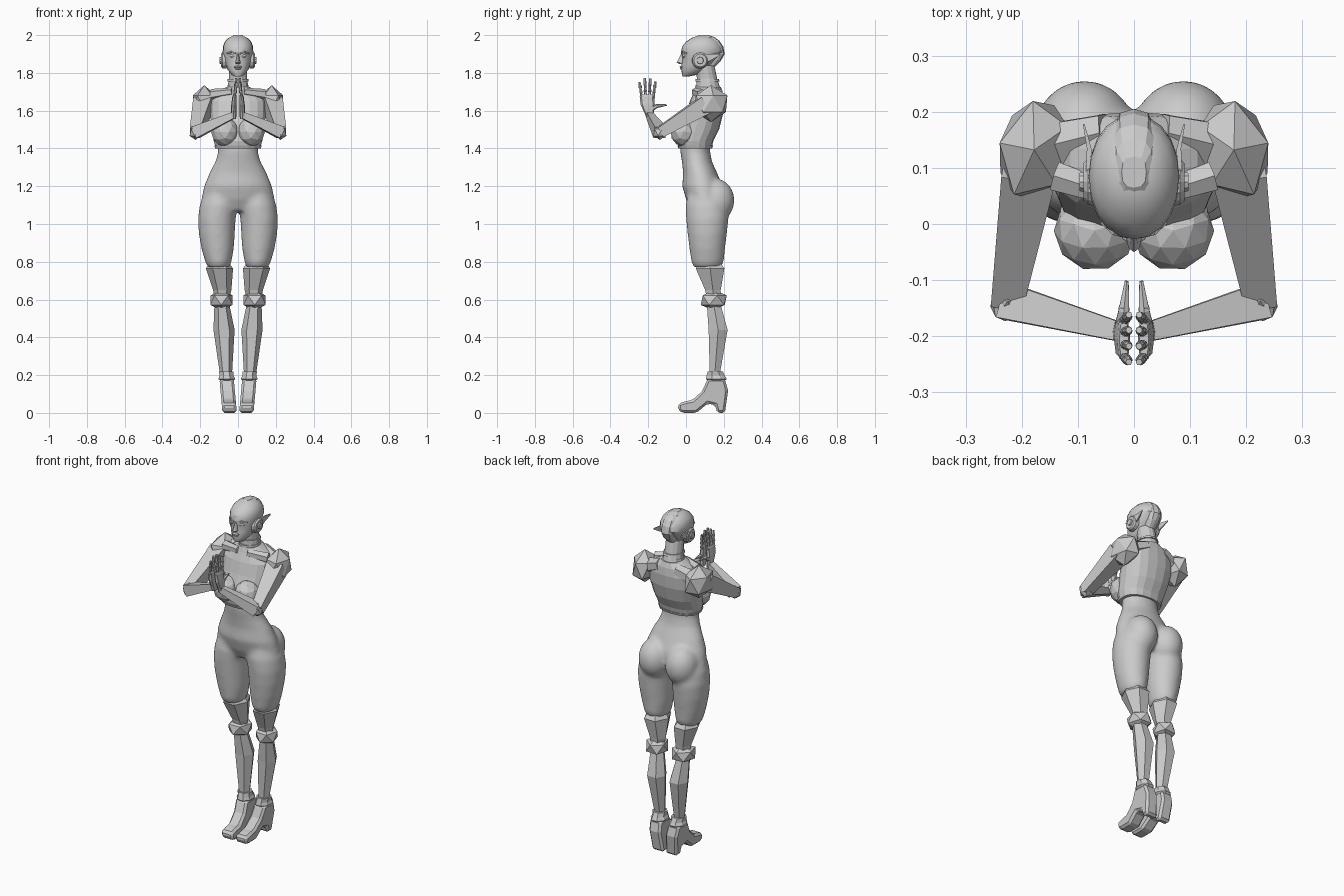
import bpy, bmesh, math
from mathutils import Vector, Matrix

cube = bpy.data.objects.get("Cube")
if cube:
    bpy.data.objects.remove(cube, do_unlink=True)

grey = bpy.data.materials.new("light grey")
grey.use_nodes = True
grey.diffuse_color = (0.6, 0.6, 0.6, 1)
grey.node_tree.nodes["Principled BSDF"].inputs["Base Color"].default_value = (0.6, 0.6, 0.6, 1)


def finish(bm, name, mirror=False, smooth=None):
    bmesh.ops.recalc_face_normals(bm, faces=bm.faces[:])
    mesh = bpy.data.meshes.new(name)
    bm.to_mesh(mesh)
    bm.free()
    mesh.materials.append(grey)
    ob = bpy.data.objects.new(name, mesh)
    bpy.context.collection.objects.link(ob)
    if smooth:
        bpy.ops.object.select_all(action='DESELECT')
        ob.select_set(True)
        bpy.context.view_layer.objects.active = ob
        bpy.ops.object.shade_smooth_by_angle(angle=math.radians(smooth))
    if mirror:
        mod = ob.modifiers.new("Mirror", 'MIRROR')
        mod.use_mirror_merge = False
    return ob


def skin(bm, rings):
    loops = [[bm.verts.new(p) for p in ring] for ring in rings]
    n = len(loops[0])
    for a, b in zip(loops, loops[1:]):
        for i in range(n):
            j = (i + 1) % n
            bm.faces.new((a[i], a[j], b[j], b[i]))
    bm.faces.new(loops[0])
    bm.faces.new(loops[-1])


def loft(bm, sections, sides=16, power=1.0, turn=0.0):
    """Stack rings given as (z, x0, x1, y0, y1)."""
    def bend(v):
        return math.copysign(abs(v) ** power, v)
    rings = []
    for z, x0, x1, y0, y1 in sections:
        ring = []
        for i in range(sides):
            a = 2 * math.pi * (i + turn) / sides
            ring.append(((x0 + x1) / 2 + (x1 - x0) / 2 * bend(math.sin(a)),
                         (y0 + y1) / 2 - (y1 - y0) / 2 * bend(math.cos(a)), z))
        rings.append(ring)
    skin(bm, rings)


def centred(sections):
    return [(z, -w, w, y0, y1) for z, w, y0, y1 in sections]


def limb(bm, path, sides=4, turn=0.5):
    """Tapered tube through (point, radius) pairs."""
    axis = (Vector(path[-1][0]) - Vector(path[0][0])).normalized()
    rot = axis.to_track_quat('Z', 'Y')
    rings = []
    for p, r in path:
        angles = [2 * math.pi * (i + turn) / sides for i in range(sides)]
        rings.append([Vector(p) + rot @ Vector((r * math.cos(a), r * math.sin(a), 0)) for a in angles])
    skin(bm, rings)


def ball(bm, centre, radii, level=1, spin=0.0):
    m = (Matrix.Translation(centre) @ Matrix.Rotation(spin, 4, 'Z')
         @ Matrix.Diagonal((*radii, 1)))
    bmesh.ops.create_icosphere(bm, subdivisions=level, radius=1, matrix=m)


# Hips and thighs, fused into one smooth skin
bm = bmesh.new()
loft(bm, centred([(1.43, .108, -.03, .128), (1.38, .106, -.03, .128), (1.33, .12, -.022, .138),
                  (1.27, .152, -.015, .165), (1.2, .18, -.02, .195), (1.13, .195, .0, .2),
                  (1.07, .12, .03, .17)]), 32)
for s in (1, -1):
    thigh = [(1.22, .01, .155, .02, .17), (1.1, .0, .203, -.002, .22), (1.03, .012, .212, .0, .225),
             (.95, .017, .208, .008, .217), (.87, .022, .194, .018, .207),
             (.8, .034, .174, .028, .2), (.77, .045, .16, .04, .185)]
    loft(bm, [(z, s * a, s * b, c, d) for z, a, b, c, d in thigh], 32)
    ball(bm, (s * .088, .158, 1.125), (.092, .098, .115), 4)
hips = finish(bm, "hips_and_thighs")
remesh = hips.modifiers.new("Fuse", 'REMESH')
remesh.mode = 'VOXEL'
remesh.voxel_size = .01
remesh.use_smooth_shade = True
soft = hips.modifiers.new("Soften", 'SMOOTH')
soft.factor = .5
soft.iterations = 14

# Faceted chest shell, hem and bust
bm = bmesh.new()
loft(bm, centred([(1.41, .122, -.04, .138), (1.44, .13, -.045, .145), (1.5, .138, -.03, .175),
                  (1.58, .15, -.0, .195), (1.65, .15, .02, .2), (1.695, .115, .04, .195),
                  (1.725, .062, .05, .185)]), 18, .85)
finish(bm, "chest_shell")
bm = bmesh.new()
loft(bm, centred([(1.4, .122, -.04, .138), (1.415, .127, -.046, .143)]), 18, .85)
finish(bm, "chest_hem")
bm = bmesh.new()
ball(bm, (.07, -.012, 1.488), (.073, .071, .078), 2, .3)
finish(bm, "bust", True)
bm = bmesh.new()
limb(bm, [((.03, .05, 1.7), .022), ((.14, .085, 1.685), .03)], 6)
limb(bm, [((.05, .165, 1.69), .035), ((.15, .14, 1.65), .045)], 6)
finish(bm, "collar_and_shoulder_blade", True)

# Neck with collar rings
bm = bmesh.new()
loft(bm, centred([(1.69, .075, .04, .19), (1.73, .055, .055, .178), (1.77, .05, .058, .165),
                  (1.84, .05, .05, .15)]), 14)
for z in (1.725, 1.755):
    loft(bm, centred([(z, .058, .05, .178), (z + .012, .056, .05, .174)]), 14)
finish(bm, "neck")

# Head
bm = bmesh.new()
loft(bm, centred([(1.782, .018, -.018, .02), (1.79, .034, -.021, .06), (1.815, .054, -.024, .105),
                  (1.845, .066, -.023, .138), (1.88, .076, -.019, .172), (1.91, .081, -.027, .195),
                  (1.94, .08, -.02, .19), (1.965, .07, .0, .172), (1.985, .05, .03, .148),
                  (1.996, .026, .06, .12)]), 20, .95)
finish(bm, "head", smooth=25)
bm = bmesh.new()
loft(bm, centred([(1.83, .028, .08, .15), (1.865, .036, .08, .185), (1.9, .04, .06, .205),
                  (1.94, .042, .05, .197), (1.97, .04, .05, .177), (1.99, .034, .05, .15),
                  (2.0, .022, .065, .12)]), 12, .7)
finish(bm, "skull_crest")

# Face features
bm = bmesh.new()
loft(bm, centred([(1.848, .011, -.037, .0), (1.855, .014, -.05, .0), (1.868, .009, -.042, .0),
                  (1.9, .006, -.027, .0)]), 8)
finish(bm, "nose", smooth=40)
bm = bmesh.new()
for z, w, y in ((1.832, .022, -.023), (1.823, .018, -.022)):
    ball(bm, (0, y, z), (w, .011, .006), 2)
finish(bm, "lips", smooth=60)
bm = bmesh.new()
ball(bm, (.031, -.009, 1.89), (.016, .009, .008), 2, .25)
finish(bm, "eye", True, 60)
bm = bmesh.new()
limb(bm, [((.01, -.022, 1.903), .005), ((.035, -.015, 1.911), .006), ((.058, .004, 1.903), .004)], 6)
finish(bm, "brow", True, 40)

# Ear discs with swept fins
bm = bmesh.new()
limb(bm, [((.062, .075, 1.866), .044), ((.082, .075, 1.866), .042), ((.09, .075, 1.866), .034)], 14)
limb(bm, [((.085, .075, 1.866), .02), ((.097, .075, 1.866), .017)], 10)
finish(bm, "ear_disc", True)
bm = bmesh.new()
skin(bm, [[(.076, .09, 1.845), (.086, .09, 1.845), (.086, .09, 1.9), (.076, .09, 1.9)],
          [(.076, .135, 1.868), (.084, .135, 1.868), (.084, .135, 1.9), (.076, .135, 1.9)],
          [(.088, .178, 1.893), (.091, .178, 1.893), (.091, .178, 1.9), (.088, .178, 1.9)]])
finish(bm, "ear_fin", True)

# Arms folded forward
bm = bmesh.new()
ball(bm, (.178, .132, 1.637), (.07, .1, .098), 1, .2)
finish(bm, "shoulder", True)
elbow, wrist = (.225, -.138, 1.485), (.026, -.192, 1.575)
bm = bmesh.new()
limb(bm, [((.185, .1, 1.63), .068), (elbow, .04)])
finish(bm, "upper_arm", True)
bm = bmesh.new()
ball(bm, elbow, (.034, .04, .04), 1, .4)
finish(bm, "elbow", True)
bm = bmesh.new()
limb(bm, [(elbow, .046), (wrist, .024)])
finish(bm, "forearm", True)

# Pressed palms, jointed fingers and thumbs
bm = bmesh.new()
loft(bm, [(1.555, .01, .038, -.208, -.172), (1.585, .008, .038, -.218, -.17),
          (1.63, .007, .036, -.24, -.166), (1.675, .007, .03, -.245, -.168),
          (1.685, .01, .026, -.24, -.172)], 8, .8)
finish(bm, "palm", True)
bm = bmesh.new()
for k, (y, tip) in enumerate(((-.235, 1.752), (-.214, 1.772), (-.193, 1.77), (-.173, 1.755))):
    lean = (1.5 - k) * -.005
    for i in range(3):
        z0, z1 = (1.672 + (tip - 1.672) * f / 3 for f in (i, i + 1))
        p0, p1 = ((.018 - .003 * f, y + lean * f / 2, z) for f, z in ((i, z0), (i + 1, z1)))
        ball(bm, p0, (.0105, .01, .01), 1)
        limb(bm, [(p0, .008), (p1, .006)], 6)
finish(bm, "fingers", True)
bm = bmesh.new()
limb(bm, [((.022, -.18, 1.61), .014), ((.018, -.155, 1.625), .011), ((.013, -.102, 1.63), .004)], 6)
ball(bm, (.018, -.15, 1.625), (.011, .011, .011), 1)
finish(bm, "thumb", True)

# Faceted lower legs
bm = bmesh.new()
loft(bm, [(.61, .045, .125, .105, .185), (.65, .035, .132, .095, .19), (.765, .026, .17, .04, .215),
          (.79, .045, .155, .055, .195)], 6, 1, .5)
finish(bm, "leg_cuff", True)
bm = bmesh.new()
ball(bm, (.087, .147, .597), (.068, .078, .056), 1, .3)
finish(bm, "knee", True)
bm = bmesh.new()
loft(bm, [(.2, .032, .095, .122, .182), (.44, .018, .13, .112, .228), (.57, .045, .125, .105, .19)],
     6, 1, .5)
finish(bm, "shin", True)
bm = bmesh.new()
loft(bm, [(.165, .025, .09, .12, .205), (.18, .012, .108, .1, .22), (.197, .02, .1, .105, .21),
          (.22, .022, .104, .112, .198)], 8, 1, .5)
finish(bm, "ankle_ring", True)

# Heeled boots from a side profile
profile = [(-.042, .015), (-.04, .05), (.0, .062), (.035, .068), (.085, .115), (.115, .18),
           (.205, .18), (.223, .12), (.206, .0), (.165, .0), (.155, .04), (.115, .05),
           (.055, .0), (-.02, .0)]
bm = bmesh.new()
sides = [[bm.verts.new((x + .09 * z, y, z)) for y, z in profile] for x in (.006, .082)]
bm.faces.new(sides[0])
bm.faces.new(sides[1])
for i in range(len(profile)):
    j = (i + 1) % len(profile)
    bm.faces.new((sides[0][i], sides[0][j], sides[1][j], sides[1][i]))
boot = finish(bm, "boot", True)
bevel = boot.modifiers.new("Bevel", 'BEVEL')
bevel.width = .012
bevel.segments = 1
